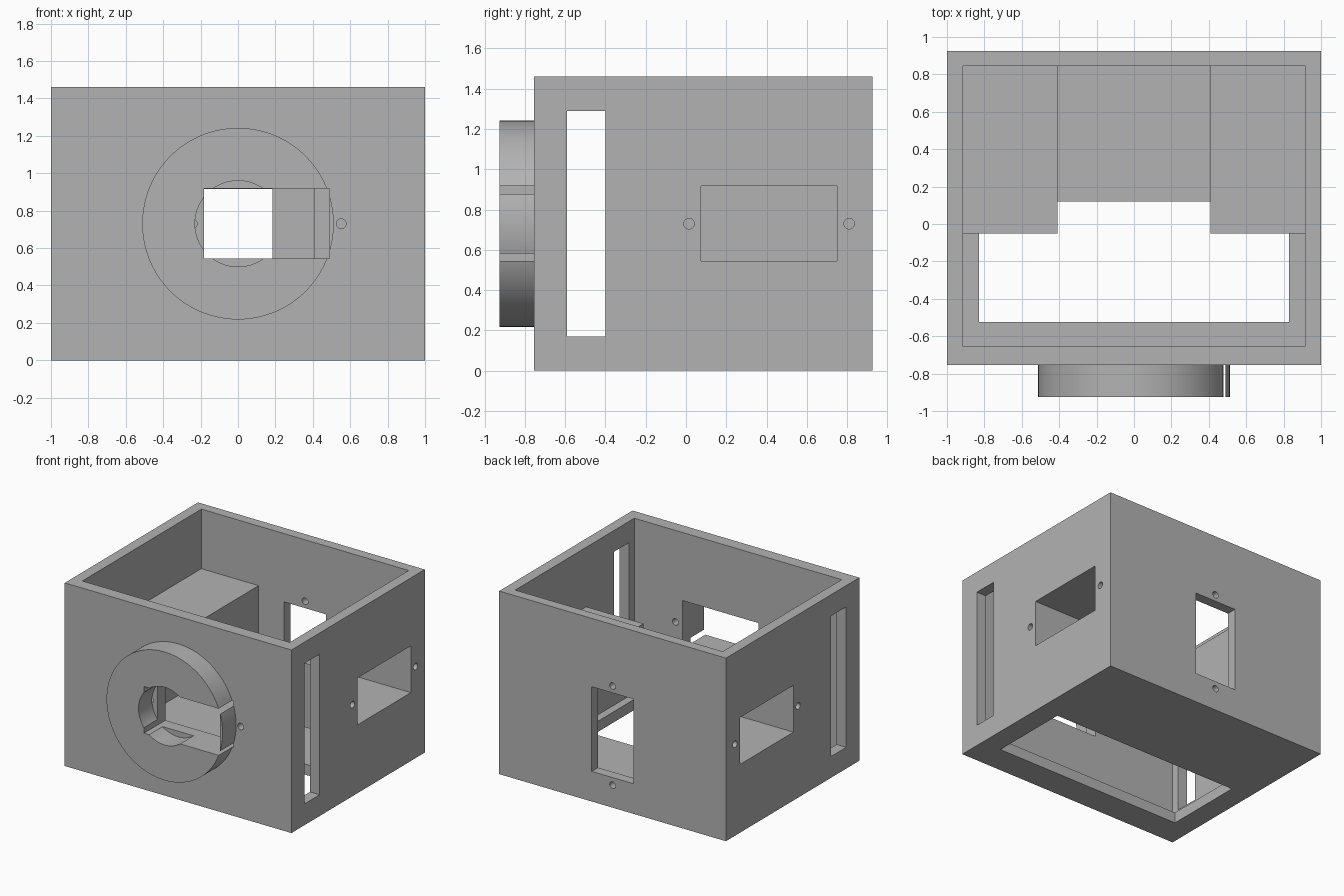
import bpy, math

if "Cube" in bpy.data.objects:
    bpy.data.objects.remove(bpy.data.objects["Cube"])

grey = bpy.data.materials.new("plain_grey")
grey.diffuse_color = (0.45, 0.45, 0.45, 1)
grey.use_nodes = True
grey.node_tree.nodes["Principled BSDF"].inputs["Base Color"].default_value = grey.diffuse_color


def finish(ob, name):
    ob.name = name
    ob.data.materials.append(grey)
    return ob


def box(name, x, y, z):
    """Box from (min, max) ranges on each axis."""
    bpy.ops.mesh.primitive_cube_add(size=1)
    ob = bpy.context.object
    for v in ob.data.vertices:
        v.co = [r[0] if c < 0 else r[1] for c, r in zip(v.co, (x, y, z))]
    return finish(ob, name)


def rod(name, radius, depth, centre, axis, sides=32):
    """Cylinder along the x or y axis."""
    rot = (0, math.pi / 2, 0) if axis == 'X' else (math.pi / 2, 0, 0)
    bpy.ops.mesh.primitive_cylinder_add(vertices=sides, radius=radius, depth=depth,
                                        location=centre, rotation=rot)
    bpy.ops.object.transform_apply()
    return finish(bpy.context.object, name)


def cut(ob, cutters):
    bpy.context.view_layer.objects.active = ob
    for c in cutters:
        m = ob.modifiers.new("cut", 'BOOLEAN')
        m.operation, m.solver, m.object = 'DIFFERENCE', 'EXACT', c
        bpy.ops.object.modifier_apply(modifier=m.name)


# Main housing and the two inner motor pods
housing = box("housing", (-1, 1), (-0.755, 0.925), (0, 1.46))
pods = {s: box(n, sorted((0.41 * s, 0.915 * s)), (-0.05, 0.845), (0.475, 0.985))
        for s, n in ((1, "right_pod"), (-1, "left_pod"))}

# Front collar ring
collar = rod("front_collar", 0.512, 0.17, (0, -0.84, 0.73), 'Y', 128)

# Cutters: hollow interior and floor opening
cavity = box("cavity_cutter", (-0.915, 0.915), (-0.655, 0.845), (0.085, 1.6))
floor_hole = box("floor_cutter", (-0.83, 0.83), (-0.525, 0.12), (-0.1, 0.2))

# Front window with its screw holes, and the collar bore
front_window = box("front_window_cutter", (-0.182, 0.49), (-1.1, -0.6), (0.545, 0.917))
front_screws = [rod("front_screw_cutter", 0.026, 0.3, (x, -0.7, 0.73), 'Y') for x in (-0.245, 0.552)]
bore = rod("bore_cutter", 0.23, 0.4, (0, -0.84, 0.73), 'Y', 96)

# Back window and screw holes
back_window = box("back_window_cutter", (-0.185, 0.185), (0.8, 1.0), (0.24, 0.915))
back_screws = [rod("back_screw_cutter", 0.026, 0.3, (0, 0.9, z), 'Y') for z in (0.18, 0.97)]

cutters = [cavity, floor_hole, front_window, back_window, bore] + front_screws + back_screws
cut(housing, [cavity, floor_hole, front_window, back_window] + front_screws + back_screws)
cut(collar, [bore, front_window])

# Side slots, pod windows and screw holes, mirrored left and right
for s, pod in pods.items():
    slot = box("slot_cutter", sorted((0.85 * s, 1.1 * s)), (-0.59, -0.4), (0.17, 1.29))
    window = box("side_window_cutter", sorted((0.495 * s, 1.1 * s)), (0.075, 0.75), (0.545, 0.918))
    screws = [rod("side_screw_cutter", 0.026, 0.3, (0.95 * s, y, 0.73), 'X') for y in (0.015, 0.81)]
    cut(housing, [slot, window] + screws)
    cut(pod, [window] + screws)
    cutters += [slot, window] + screws

# Remove cutters and smooth the round surfaces
for c in cutters:
    bpy.data.objects.remove(c)
for ob in (housing, collar, *pods.values()):
    bpy.ops.object.select_all(action='DESELECT')
    ob.select_set(True)
    bpy.context.view_layer.objects.active = ob
    bpy.ops.object.shade_smooth_by_angle(angle=math.radians(30))
